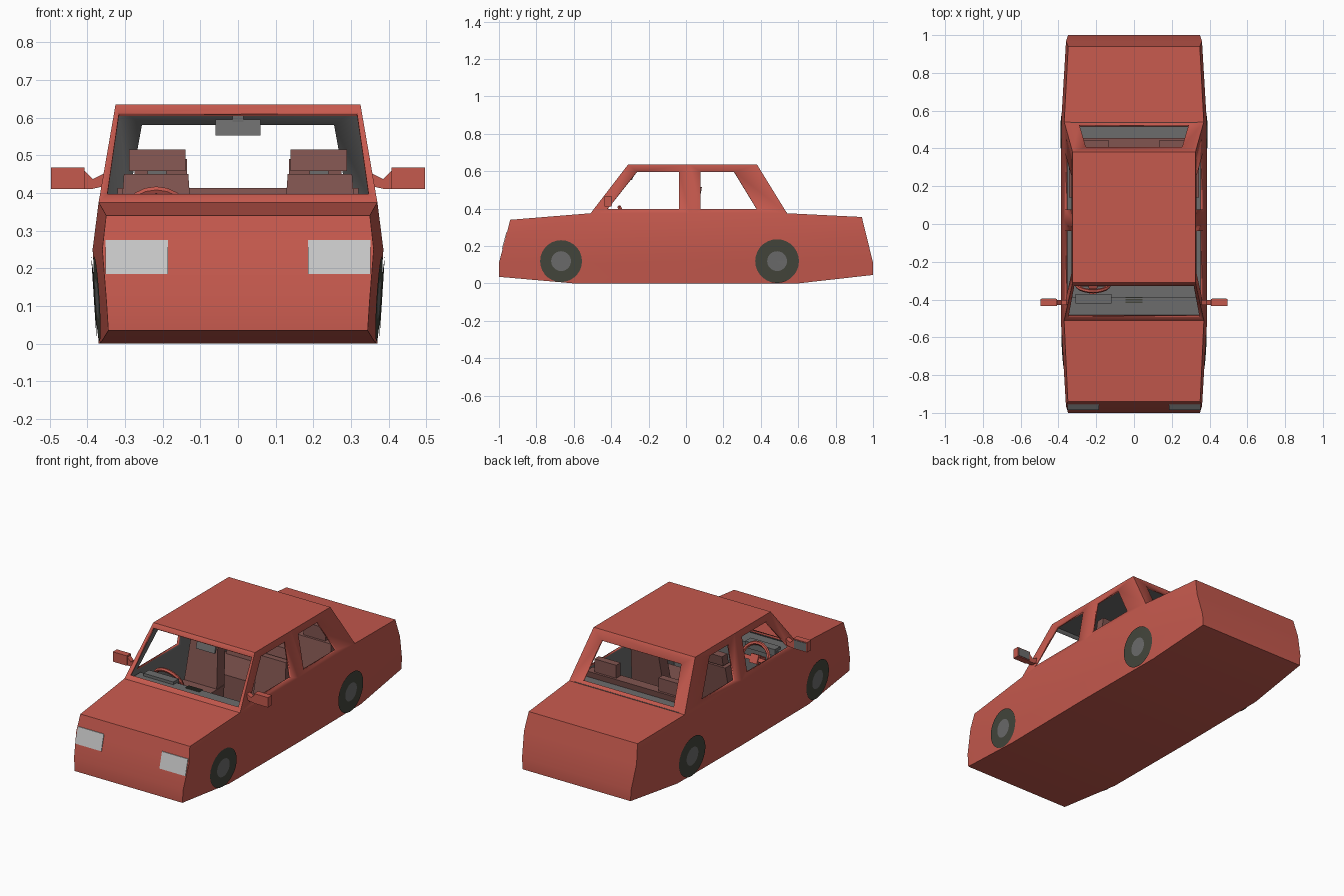
import bpy, bmesh, math
from mathutils import Vector, Matrix

if "Cube" in bpy.data.objects:
    bpy.data.objects.remove(bpy.data.objects["Cube"])


def material(name, r, g, b):
    m = bpy.data.materials.new(name)
    m.diffuse_color = (r, g, b, 1)
    m.use_nodes = True
    m.node_tree.nodes["Principled BSDF"].inputs["Base Color"].default_value = m.diffuse_color
    return m


RED = material("red paint", 0.56, 0.10, 0.075)
GREY = material("interior grey", 0.15, 0.15, 0.15)
SEAT = material("seat maroon", 0.22, 0.09, 0.08)
TYRE = material("tyre dark", 0.058, 0.061, 0.045)
LIGHT = material("headlight pale", 0.58, 0.58, 0.58)


def finish(name, bm, *mats):
    me = bpy.data.meshes.new(name)
    bm.to_mesh(me)
    bm.free()
    for m in mats:
        me.materials.append(m)
    ob = bpy.data.objects.new(name, me)
    bpy.context.collection.objects.link(ob)
    return ob


def face(bm, pts):
    return bm.faces.new([bm.verts.new(p) for p in pts])


def box(name, mat, x, y, z, taper=0.0, lean=0.0):
    """Box from ranges; the top is narrowed in x by taper and moved in y by lean."""
    bm = bmesh.new()
    bmesh.ops.create_cube(bm, size=1)
    for v in bm.verts:
        top = v.co.z > 0
        px, py, pz = (a[0] if c < 0 else a[1] for a, c in zip((x, y, z), v.co))
        if top:
            px += taper if v.co.x < 0 else -taper
            py += lean
        v.co = (px, py, pz)
    bmesh.ops.recalc_face_normals(bm, faces=bm.faces)
    return finish(name, bm, mat)


def half(y, z):
    """Half width of the body at a side position."""
    pts = [(0, 0.37), (0.25, 0.386), (0.375, 0.37), (0.635, 0.325)]
    for (z0, w0), (z1, w1) in zip(pts, pts[1:]):
        if z <= z1 or z1 == 0.635:
            w = w0 + (w1 - w0) * (z - z0) / (z1 - z0)
            break
    return w - 0.028 * max(0, (abs(y) - 0.53) / 0.47)


def P(s, yz):
    return (s * half(*yz), yz[0], yz[1])


# Body shell: lower body rows, then the roof and window frames
rows = [
    [(-1, 0.035), (-0.6, 0), (0.02, 0), (0.6, 0), (1, 0.045)],
    [(-1, 0.11), (-0.55, 0.11), (0.02, 0.11), (0.56, 0.11), (1, 0.11)],
    [(-0.963, 0.25), (-0.53, 0.25), (0.02, 0.25), (0.55, 0.25), (0.966, 0.25)],
    [(-0.94, 0.34), (-0.51, 0.375), (0.02, 0.375), (0.54, 0.375), (0.94, 0.355)],
]
bm = bmesh.new()


def across(a, b):
    face(bm, [P(-1, a), P(1, a), P(1, b), P(-1, b)])


def frame(outer, inner):
    n = len(outer)
    for i in range(n):
        k = (i + 1) % n
        face(bm, [outer[i], outer[k], inner[k], inner[i]])


for a, b in zip(rows, rows[1:]):
    for j in range(4):
        for s in (-1, 1):
            face(bm, [P(s, a[j]), P(s, a[j + 1]), P(s, b[j + 1]), P(s, b[j])])
    across(a[0], b[0])
    across(a[4], b[4])
for j in range(4):
    across(rows[0][j], rows[0][j + 1])
across(rows[3][0], rows[3][1])
across(rows[3][3], rows[3][4])

FB, FT, RT, RB = (-0.51, 0.375), (-0.31, 0.635), (0.38, 0.635), (0.54, 0.375)
MB, MT = (0.02, 0.375), (0.02, 0.635)
across(FT, MT)
across(MT, RT)
for s in (-1, 1):
    frame([P(s, p) for p in (FB, MB, MT, FT)],
          [P(s, p) for p in ((-0.42, 0.398), (-0.037, 0.398), (-0.037, 0.597), (-0.262, 0.597))])
    frame([P(s, p) for p in (MB, RB, RT, MT)],
          [P(s, p) for p in ((0.078, 0.398), (0.378, 0.398), (0.257, 0.597), (0.078, 0.597))])


def screen(low, high, z0, x0, z1, x1):
    def y(z):
        return low[0] + (high[0] - low[0]) * (z - low[1]) / (high[1] - low[1])
    frame([P(-1, low), P(1, low), P(1, high), P(-1, high)],
          [(-x0, y(z0), z0), (x0, y(z0), z0), (x1, y(z1), z1), (-x1, y(z1), z1)])


screen(FB, FT, 0.397, 0.347, 0.613, 0.316)
screen(RB, RT, 0.395, 0.29, 0.588, 0.255)
bmesh.ops.remove_doubles(bm, verts=bm.verts, dist=0.0005)
bmesh.ops.recalc_face_normals(bm, faces=bm.faces)
if max(bm.faces, key=lambda f: f.calc_center_median().z).normal.z < 0:
    bmesh.ops.reverse_faces(bm, faces=bm.faces)
body = finish("body_shell", bm, RED, GREY)
body.data.shade_smooth()
body.data.set_sharp_from_angle(angle=math.radians(20))
sol = body.modifiers.new("thickness", 'SOLIDIFY')
sol.thickness, sol.offset, sol.material_offset = 0.014, -1, 1


# Wheels: thin discs following the body side
def wheel(name, s, yc, zc, r):
    bm = bmesh.new()
    n = 28

    def pt(rad, i):
        a = 2 * math.pi * i / n
        y, z = yc + rad * math.cos(a), zc + rad * math.sin(a)
        return (s * (half(y, max(z, 0)) + 0.005), y, z)
    radii = [0, 0.053, r]
    for k in range(2):
        for i in range(n):
            if k == 0:
                f = face(bm, [pt(0, 0), pt(radii[1], i), pt(radii[1], i + 1)])
            else:
                f = face(bm, [pt(radii[1], i), pt(r, i), pt(r, i + 1), pt(radii[1], i + 1)])
            f.material_index = k
            f.normal_update()
            if f.normal.x * s < 0:
                f.normal_flip()
    bmesh.ops.remove_doubles(bm, verts=bm.verts, dist=0.0002)
    finish(name, bm, GREY, TYRE)


for s, side in ((-1, "right"), (1, "left")):
    wheel("front_wheel_" + side, s, -0.668, 0.119, 0.112)
    wheel("rear_wheel_" + side, s, 0.487, 0.119, 0.117)

    # Headlights lying on the sloped nose
    def nose(z):
        return -1 + (z - 0.11) * 0.264 - 0.004
    xs = sorted((s * 0.186, s * 0.352))
    box("headlight_" + side, LIGHT, xs, (nose(0.185), nose(0.185) + 0.005),
        (0.185, 0.275), lean=nose(0.275) - nose(0.185))

    # Door mirrors: arm, housing and glass
    box("mirror_housing_" + side, RED, sorted((s * 0.407, s * 0.496)), (-0.435, -0.398), (0.411, 0.468))
    box("mirror_glass_" + side, GREY, sorted((s * 0.413, s * 0.49)), (-0.398, -0.395), (0.416, 0.463))
    bm = bmesh.new()
    ring = [[(s * x, y, z) for y, z in ((-0.43, z0), (-0.402, z0), (-0.402, z1), (-0.43, z1))]
            for x, z0, z1 in ((0.355, 0.418, 0.452), (0.385, 0.411, 0.437), (0.41, 0.411, 0.462))]
    for a, b in zip(ring, ring[1:]):
        frame(a, b)
    bmesh.ops.remove_doubles(bm, verts=bm.verts, dist=0.0005)
    bmesh.ops.recalc_face_normals(bm, faces=bm.faces)
    finish("mirror_arm_" + side, bm, RED)

    # Front seats
    xs = sorted((s * 0.11, s * 0.325))
    box("front_seat_cushion_" + side, SEAT, xs, (-0.24, 0.03), (0.08, 0.2))
    box("front_seat_back_" + side, SEAT, xs, (-0.04, 0.03), (0.15, 0.45), taper=0.022, lean=0.045)
    box("front_headrest_" + side, SEAT, sorted((s * 0.14, s * 0.29)), (0.025, 0.075), (0.458, 0.515), lean=0.01)
    box("front_headrest_post_" + side, GREY, sorted((s * 0.19, s * 0.24)), (0.045, 0.06), (0.44, 0.465))
    # Rear headrests
    box("rear_headrest_" + side, SEAT, sorted((s * 0.135, s * 0.275)), (0.405, 0.445), (0.415, 0.49))

# Rear bench and parcel shelf
box("rear_bench_cushion", SEAT, (-0.345, 0.345), (0.14, 0.42), (0.06, 0.2))
box("rear_bench_back", SEAT, (-0.33, 0.33), (0.35, 0.41), (0.15, 0.413), taper=0.01, lean=0.045)
box("parcel_shelf", GREY, (-0.335, 0.335), (0.43, 0.54), (0.36, 0.378))

# Dashboard with instrument hood and vents
box("dashboard", GREY, (-0.35, 0.35), (-0.51, -0.39), (0.03, 0.372))
box("instrument_hood", GREY, (-0.31, -0.12), (-0.42, -0.37), (0.35, 0.388))
for i in range(3):
    box("dash_vent", TYRE, (-0.045, 0.045), (-0.397 + 0.012 * i - 0.02, -0.39 + 0.012 * i - 0.02), (0.36, 0.376))

# Steering wheel: rim, spokes and column
rim_n, tube_n, R, r = 20, 6, 0.085, 0.011
bm = bmesh.new()


def rim(i, j):
    a, b = 2 * math.pi * i / rim_n, 2 * math.pi * j / tube_n
    d = R + r * math.cos(b)
    return (d * math.cos(a), d * math.sin(a), r * math.sin(b))


for i in range(rim_n):
    for j in range(tube_n):
        face(bm, [rim(i, j), rim(i + 1, j), rim(i + 1, j + 1), rim(i, j + 1)])
for size in ((0.16, 0.022, 0.012), (0.05, 0.05, 0.024)):
    bmesh.ops.create_cube(bm, size=1, matrix=Matrix.Diagonal((*size, 1)))
bmesh.ops.create_cube(bm, size=1, matrix=Matrix.Translation((0, 0, -0.05)) @ Matrix.Diagonal((0.035, 0.035, 0.1, 1)))
bmesh.ops.remove_doubles(bm, verts=bm.verts, dist=0.0003)
bmesh.ops.recalc_face_normals(bm, faces=bm.faces)
bm.transform(Matrix.Translation((-0.217, -0.32, 0.33)) @ Matrix.Rotation(math.radians(-65), 4, 'X'))
finish("steering_wheel", bm, RED)

# Inside mirror
box("inside_mirror", GREY, (-0.06, 0.06), (-0.3, -0.288), (0.553, 0.595), lean=0.012)
box("inside_mirror_stem", GREY, (-0.015, 0.015), (-0.29, -0.28), (0.585, 0.625))
